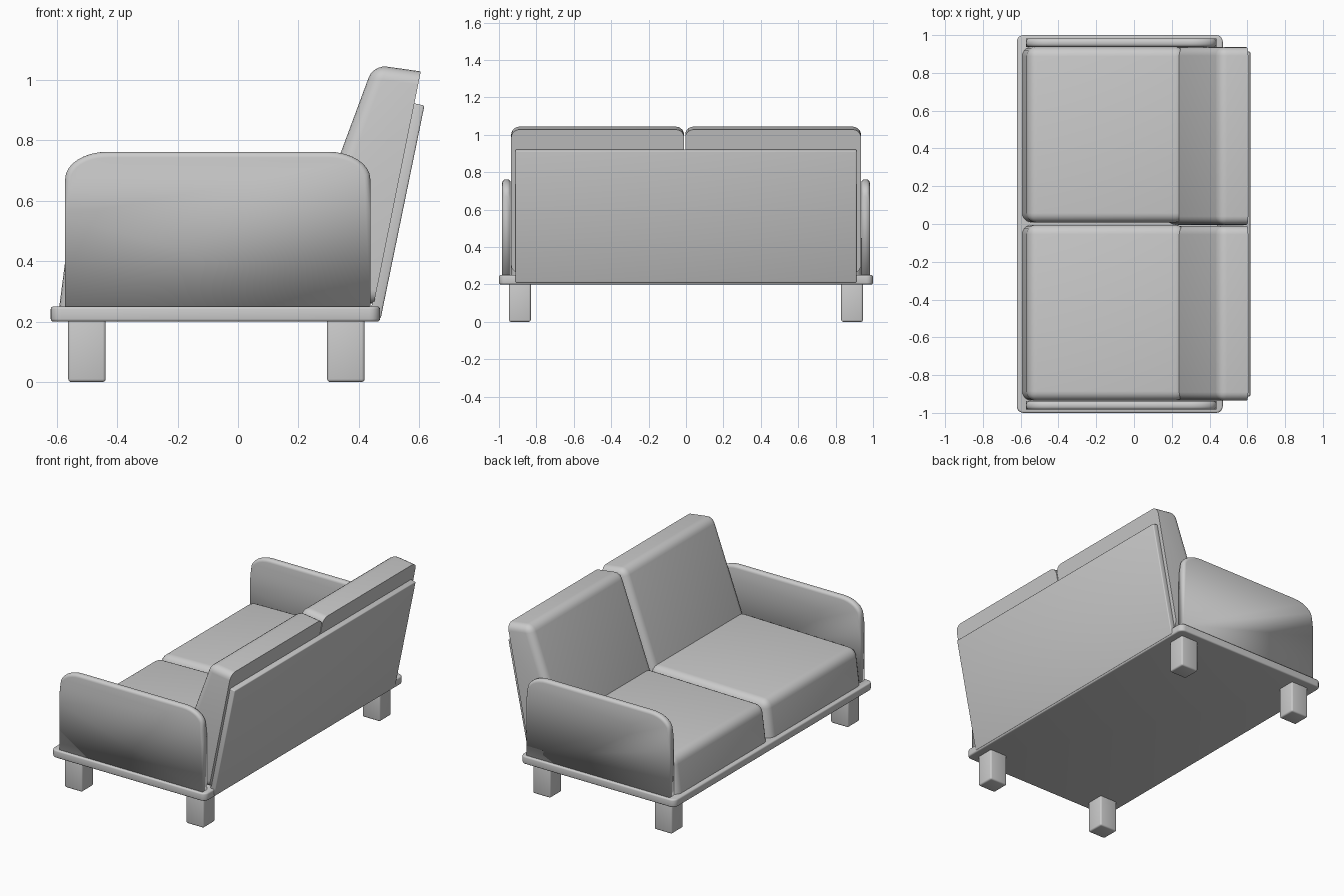
import bpy, bmesh, math

cube = bpy.data.objects.get("Cube")
if cube:
    bpy.data.objects.remove(cube, do_unlink=True)

grey = bpy.data.materials.new("plain grey")
grey.use_nodes = True
colour = (0.6, 0.6, 0.6, 1)
grey.diffuse_color = colour
grey.node_tree.nodes["Principled BSDF"].inputs["Base Color"].default_value = colour


def prism(name, profile, y0, y1, roundings, smooth_all=False):
    """Extrude an x-z profile along y, then round the edges each rule picks."""
    bm = bmesh.new()
    face = bm.faces.new([bm.verts.new((x, y0, z)) for x, z in profile])
    new = bmesh.ops.extrude_face_region(bm, geom=[face])["geom"]
    bmesh.ops.translate(bm, vec=(0, y1 - y0, 0),
                        verts=[v for v in new if isinstance(v, bmesh.types.BMVert)])
    bmesh.ops.recalc_face_normals(bm, faces=bm.faces)
    for rule, radius, segments in roundings:
        edges = [e for e in bm.edges if rule(e.verts[0].co, e.verts[1].co)
                 and e.calc_face_angle(0) > 0.6]
        bmesh.ops.bevel(bm, geom=edges, offset=radius, segments=segments,
                        profile=0.5, affect='EDGES', clamp_overlap=True)
    mesh = bpy.data.meshes.new(name)
    bm.to_mesh(mesh)
    bm.free()
    mesh.materials.append(grey)
    obj = bpy.data.objects.new(name, mesh)
    bpy.context.collection.objects.link(obj)
    bpy.ops.object.select_all(action='DESELECT')
    obj.select_set(True)
    bpy.context.view_layer.objects.active = obj
    if smooth_all:
        bpy.ops.object.shade_smooth()
    else:
        bpy.ops.object.shade_smooth_by_angle(angle=math.radians(35))


def box(x0, x1, z0, z1):
    return [(x0, z0), (x1, z0), (x1, z1), (x0, z1)]


def every(a, b):
    return True


def upright(a, b):
    return abs(a.z - b.z) > 0.04


def not_underside(a, b):
    return max(a.z, b.z) > 0.26


def not_rear(a, b):
    return min(v.x - 0.45 - 0.202 * (v.z - 0.26) for v in (a, b)) < -0.01


def upper_rim(a, b):
    return abs(a.y - b.y) < 0.001 and min(a.z, b.z) > 0.67


# Base board
prism("base_board", box(-0.62, 0.47, 0.2, 0.25), -1, 1,
      [(upright, 0.035, 5), (every, 0.009, 3)])

# Legs
for side, s in (("left", 1), ("right", -1)):
    for end, x in (("front", -0.5), ("back", 0.357)):
        prism(f"{end}_leg_{side}", box(x - 0.062, x + 0.062, 0, 0.21),
              s * 0.888 - 0.058, s * 0.888 + 0.058, [(every, 0.01, 3)])

# Arms: outline with elliptical upper corners and a rounded upper rim
arm = [(-0.572, 0.25), (0.438, 0.25)]
for centre, start in ((0.298, 0), (-0.432, 90)):
    for i in range(9):
        a = math.radians(start + i * 90 / 8)
        arm.append((centre + 0.14 * math.cos(a), 0.672 + 0.09 * math.sin(a)))
for side, s in (("left", 1), ("right", -1)):
    prism(f"arm_{side}", arm, s * 0.96 - 0.023, s * 0.96 + 0.023,
          [(upper_rim, 0.019, 4)], smooth_all=True)

# Seat and back cushions
seat = [(-0.592, 0.245), (0.262, 0.245), (0.27, 0.492), (-0.562, 0.478)]
back = [(0.155, 0.26), (0.45, 0.26), (0.605, 1.028), (0.448, 1.05)]
for side, seat_y, back_y in (("left", (0.008, 0.938), (-0.004, 0.936)),
                             ("right", (-0.935, -0.004), (-0.935, -0.01))):
    prism(f"seat_cushion_{side}", seat, *seat_y, [(not_underside, 0.05, 5)])
    prism(f"back_cushion_{side}", back, *back_y, [(not_rear, 0.045, 5)])

# Leaning back panel
prism("back_panel", [(0.435, 0.217), (0.472, 0.209), (0.617, 0.915), (0.58, 0.923)],
      -0.912, 0.912, [(every, 0.006, 3)])
